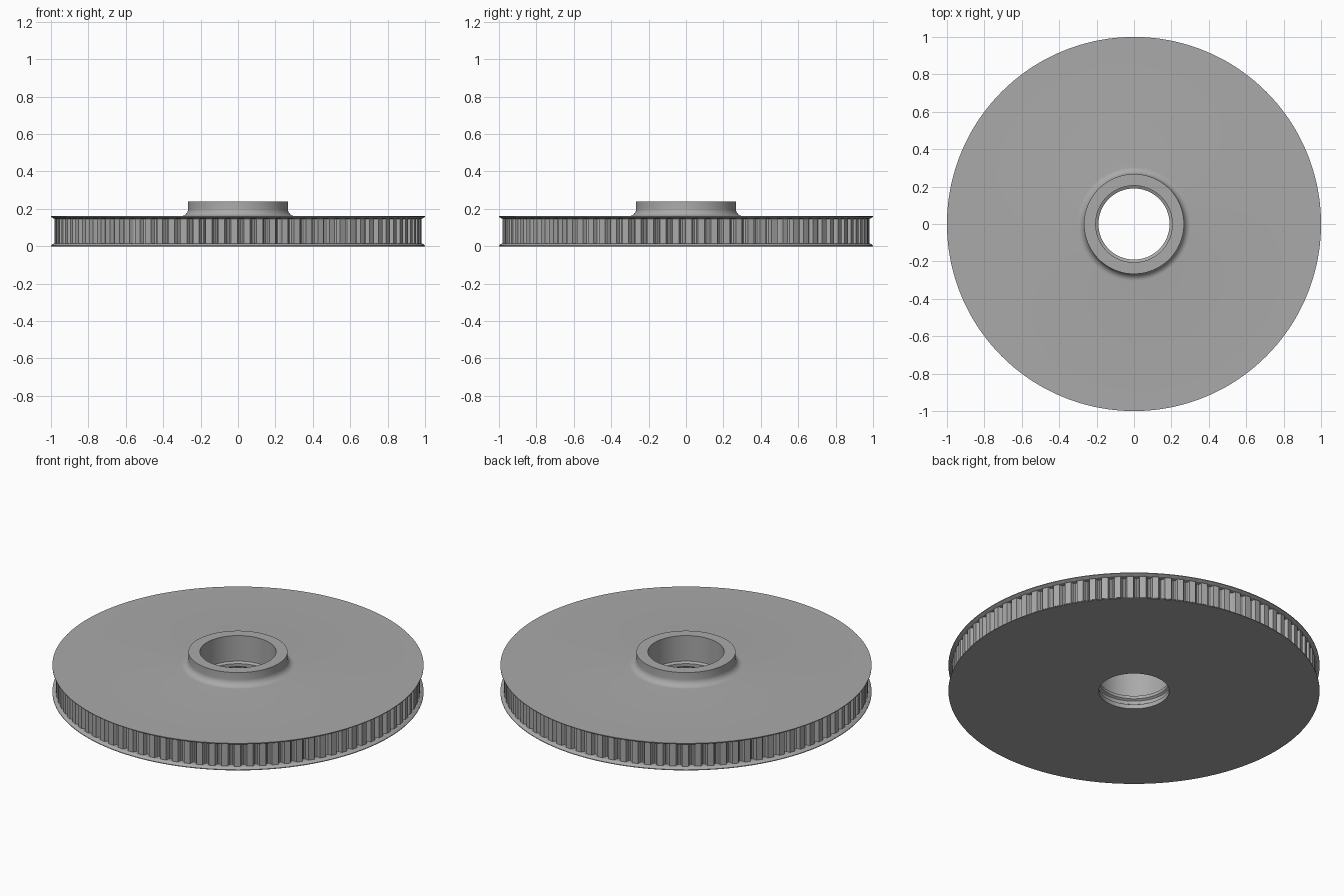
import bpy, bmesh, math

if "Cube" in bpy.data.objects:
    bpy.data.objects.remove(bpy.data.objects["Cube"])

TEETH = 90
# One tooth pitch: (fraction of pitch, groove depth)
PITCH = [(0.0, 0), (0.22, 0), (0.45, 0), (0.50, 0.012), (0.58, 0.022),
         (0.70, 0.026), (0.82, 0.022), (0.90, 0.012), (0.95, 0)]
TIP = 0.982

columns = [(2 * math.pi * (t + f) / TEETH, d) for t in range(TEETH) for f, d in PITCH]

# Closed cross-section (radius, height, is_toothed), from bore bottom outwards and up
profile = [(0.19, 0, 0), (1.0, 0, 0), (1.0, 0.004, 0), (0.985, 0.015, 0),
           (TIP, 0.016, 1), (TIP, 0.147, 1),
           (0.985, 0.148, 0), (1.0, 0.157, 0), (1.0, 0.161, 0)]
# Fillet between the upper flange and the hub
for i in range(9):
    a = math.pi / 2 * i / 8
    profile.append((0.305 - 0.038 * math.sin(a), 0.199 - 0.038 * math.cos(a), 0))
# Hub rim, stepped bore with a retaining lip
profile += [(0.267, 0.24, 0), (0.205, 0.24, 0), (0.205, 0.088, 0), (0.19, 0.08, 0),
            (0.19, 0.062, 0), (0.202, 0.054, 0), (0.202, 0.034, 0), (0.19, 0.026, 0)]

# Toothed pulley wheel with flanges and hub
bm = bmesh.new()
rings = []
for r, z, toothed in profile:
    ring = []
    for a, depth in columns:
        rr = r - depth * toothed
        ring.append(bm.verts.new((rr * math.cos(a), rr * math.sin(a), z)))
    rings.append(ring)
n = len(columns)
for k, low in enumerate(rings):
    high = rings[(k + 1) % len(rings)]
    for i in range(n):
        j = (i + 1) % n
        bm.faces.new((low[i], low[j], high[j], high[i]))
bmesh.ops.recalc_face_normals(bm, faces=bm.faces)
mesh = bpy.data.meshes.new("toothed_pulley")
bm.to_mesh(mesh)
bm.free()
pulley = bpy.data.objects.new("toothed_pulley", mesh)
bpy.context.collection.objects.link(pulley)

grey = bpy.data.materials.new("plain grey")
grey.diffuse_color = (0.4, 0.4, 0.4, 1)
grey.use_nodes = True
grey.node_tree.nodes["Principled BSDF"].inputs["Base Color"].default_value = grey.diffuse_color
mesh.materials.append(grey)

bpy.context.view_layer.objects.active = pulley
pulley.select_set(True)
bpy.ops.object.shade_smooth_by_angle(angle=math.radians(25))
